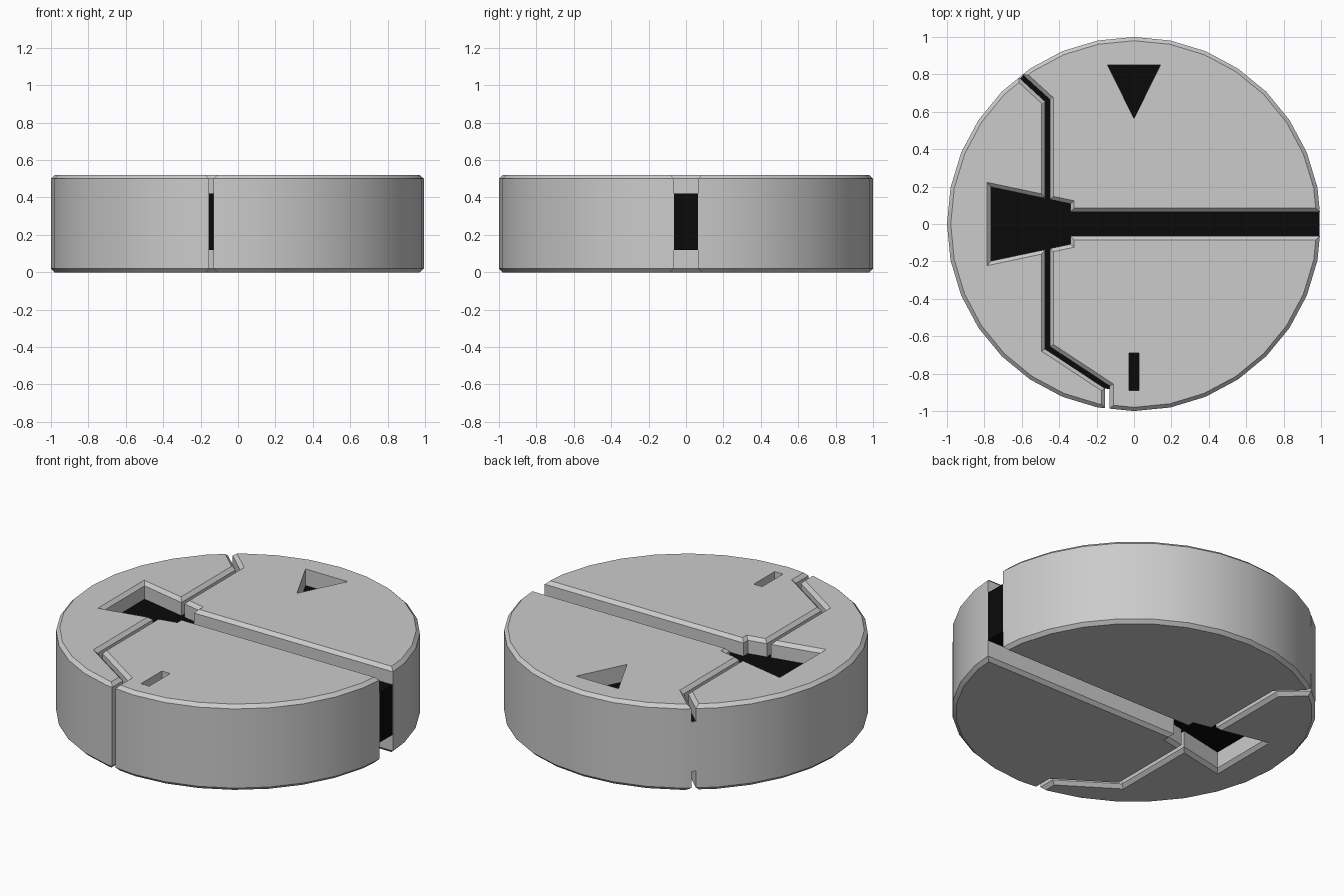
import bpy, bmesh
from math import pi, sin, cos, atan2, radians
from mathutils import Vector

if "Cube" in bpy.data.objects:
    bpy.data.objects.remove(bpy.data.objects["Cube"])

N = 32            # sides of the disc
H = 0.52          # disc height
BEV = 0.02        # chamfer size
GAP = 0.0125      # half width of the narrow seams
Z0, Z1 = 0.12, 0.42   # dark core span

black = bpy.data.materials.new("black")
black.diffuse_color = (0.003, 0.003, 0.003, 1)
black.use_nodes = True
black.node_tree.nodes["Principled BSDF"].inputs["Base Color"].default_value = black.diffuse_color


def offset(pts, d, closed=True):
    """Mitred offset to the left of a 2D path."""
    p = [Vector(q) for q in pts]
    n = len(p)

    def normal(i):
        e = (p[(i + 1) % n] - p[i]).normalized()
        return Vector((-e.y, e.x))
    out = []
    for i in range(n):
        a, b = normal(i - 1), normal(i)
        if not closed and i == 0:
            a = b
        if not closed and i == n - 1:
            b = a
        out.append(tuple(p[i] + (a + b) * d / (1 + a.dot(b))))
    return out


def rim(a, r=1.0):
    """Point on the many-sided rim at angle a."""
    s = 2 * pi / N
    k = r * cos(s / 2) / cos(a % s - s / 2)
    return (k * cos(a), k * sin(a))


def arc(p, q):
    """Rim points counter-clockwise from beside p to beside q."""
    a, b = (atan2(v[1], v[0]) % (2 * pi) for v in (p, q))
    if b < a:
        b += 2 * pi
    mid = [2 * pi * i / N for i in range(2 * N)]
    return [rim(t) for t in [a] + [m for m in mid if a + .03 < m < b - .03] + [b]]


def loft(name, layers, mat=None):
    """Closed solid from stacked outlines (points, z)."""
    bm = bmesh.new()
    rings = [[bm.verts.new((x, y, z)) for x, y in pts] for pts, z in layers]
    n = len(rings[0])
    for lo, hi in zip(rings, rings[1:]):
        for i in range(n):
            j = (i + 1) % n
            bm.faces.new((lo[i], lo[j], hi[j], hi[i]))
    bm.faces.new(rings[0][::-1])
    bm.faces.new(rings[-1])
    bmesh.ops.recalc_face_normals(bm, faces=bm.faces)
    me = bpy.data.meshes.new(name)
    bm.to_mesh(me)
    bm.free()
    ob = bpy.data.objects.new(name, me)
    bpy.context.collection.objects.link(ob)
    if mat:
        me.materials.append(mat)
    return ob


def prism(name, pts, z0, z1, mat=None):
    return loft(name, [(pts, z0), (pts, z1)], mat)


def piece(name, pts, mark=None):
    """Chamfered disc piece, optionally with a recessed mark in its top."""
    small = offset(pts, BEV)
    ob = loft(name, [(small, 0), (pts, BEV), (pts, H - BEV), (small, H)])
    bpy.context.view_layer.objects.active = ob
    if mark:
        cutter = prism("mark_cutter", mark, 0.40, 0.6)
        cutter.hide_render = True
        mod = ob.modifiers.new("mark", 'BOOLEAN')
        mod.object = cutter
        mod.solver = 'EXACT'
        bpy.ops.object.modifier_apply(modifier=mod.name)
        bpy.data.objects.remove(cutter)
    bpy.ops.object.select_all(action='DESELECT')
    ob.select_set(True)
    bpy.ops.object.shade_smooth_by_angle(angle=radians(30))
    return ob


# Seam centre lines, running outward from the wedge pocket
upper = [(-.4625, .13), (-.4625, .66), (-.61, .797)]
lower = [(-.4625, -.13), (-.4625, -.662), (-.1425, -.873), (-.1425, -.985)]
up_l, up_r = offset(upper, GAP, False), offset(upper, -GAP, False)
lo_r, lo_l = offset(lower, GAP, False), offset(lower, -GAP, False)

# Wedge pocket and main slot
PX0, PY0, PX1, PY1, SLOT = -.765, .198, -.34, .108, .065


def wall(x):
    """Pocket wall half width at x."""
    return PY0 + (x - PX0) / (PX1 - PX0) * (PY1 - PY0)


xl, xr = up_l[0][0], up_r[0][0]

# Three disc pieces
piece("left_piece",
      arc(up_l[-1], lo_l[-1]) + lo_l[-2:0:-1]
      + [(xl, -wall(xl)), (PX0, -PY0), (PX0, PY0), (xl, wall(xl))] + up_l[1:-1])
piece("back_piece",
      arc((.998, SLOT), up_r[-1]) + up_r[-2:0:-1]
      + [(xr, wall(xr)), (PX1, PY1), (PX1, SLOT)],
      mark=[(-.142, .85), (0, .565), (.142, .85)])
piece("front_piece",
      arc(lo_r[-1], (.998, -SLOT))
      + [(PX1, -SLOT), (PX1, -PY1), (xr, -wall(xr))] + lo_r[1:-1],
      mark=[(-.028, -.89), (.028, -.89), (.028, -.69), (-.028, -.69)])

# Dark core seen at the bottom of the seams and marks
prism("core", [rim(2 * pi * i / N, .895) for i in range(N)], Z0, Z1, black)
prism("slot_core", [(.5, -.0655), (.993, -.0655), (.993, .0655), (.5, .0655)],
      Z0 - .001, Z1 + .001, black)
d = (Vector(upper[2]) - Vector(upper[1])).normalized()
s = Vector((-d.y, d.x)) * .022
a, b = Vector(upper[1]), Vector(upper[2]) - d * .014
prism("seam_core", [tuple(v) for v in (a - s, b - s, b + s, a + s)],
      Z0 - .001, Z1 + .001, black)

# Thin grey bridge closing the upper seam at the rim
e0, e1 = (rim(atan2(p[1], p[0])) for p in (up_r[-1], up_l[-1]))
prism("seam_bridge", [e0, e1] + [tuple(Vector(p) - d * .012) for p in (e1, e0)], Z0, Z1)
